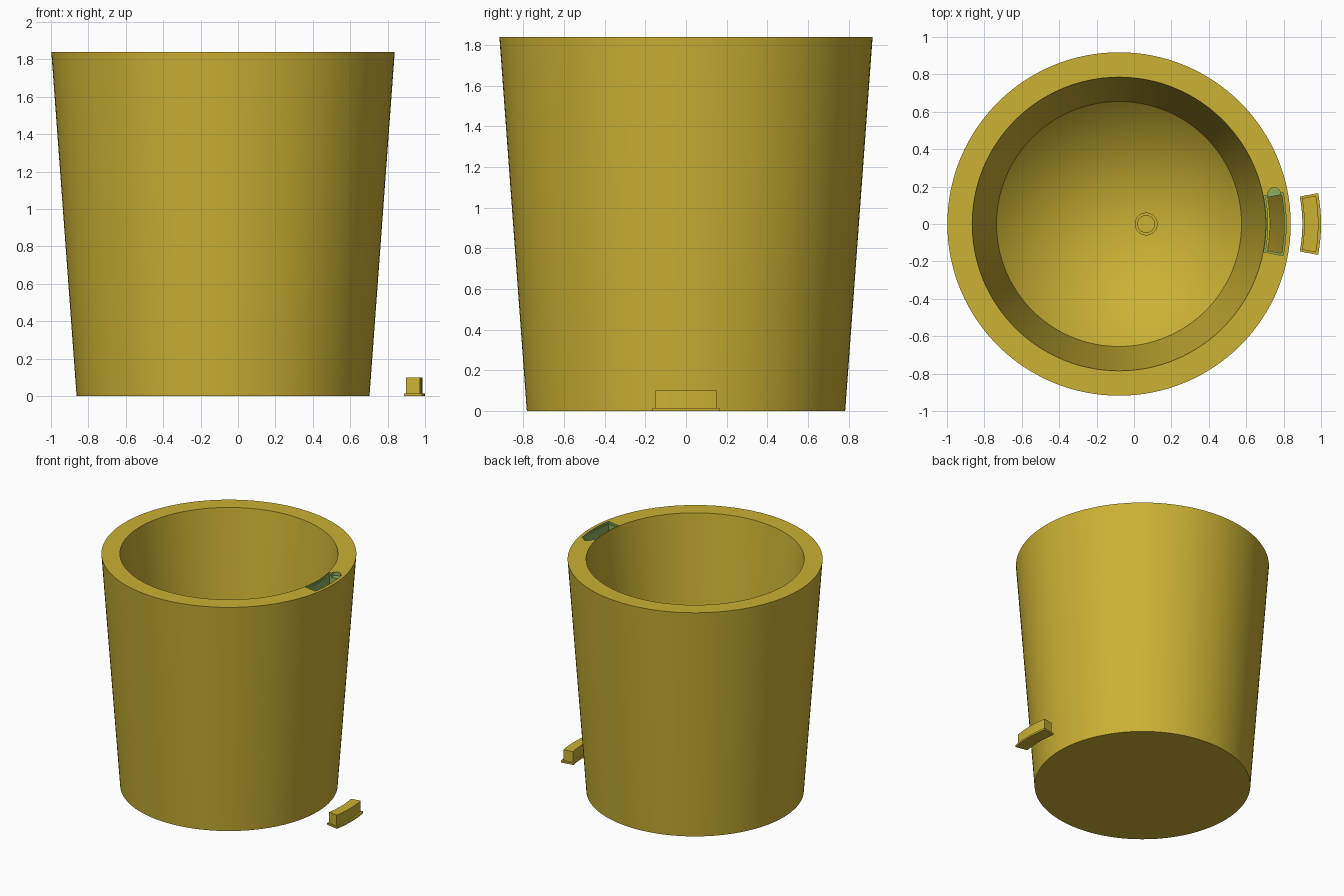
import bpy, bmesh, math

if "Cube" in bpy.data.objects:
    bpy.data.objects.remove(bpy.data.objects["Cube"])

CX = -0.08      # pot axis
TOP = 1.84      # rim height
TAPER = 0.0735  # wall lean


def material(name, rgb):
    m = bpy.data.materials.new(name)
    m.diffuse_color = (*rgb, 1)
    m.use_nodes = True
    m.node_tree.nodes["Principled BSDF"].inputs["Base Color"].default_value = m.diffuse_color
    return m


YELLOW = material("mustard yellow", (0.60, 0.44, 0.034))
GREEN = material("leaf green", (0.27, 0.42, 0.11))


def loft(name, rings, bands=None):
    """Skin closed rings of points; bands gives a material index per band (caps use the end bands)."""
    bm = bmesh.new()
    loops = [[bm.verts.new(p) for p in ring] for ring in rings]
    bands = bands or [0] * (len(rings) - 1)
    for a, b, mat in zip(loops, loops[1:], bands):
        n = max(len(a), len(b))
        for i in range(n):
            j = (i + 1) % n
            if len(a) == 1:
                f = bm.faces.new((a[0], b[j], b[i]))
            elif len(b) == 1:
                f = bm.faces.new((a[i], a[j], b[0]))
            else:
                f = bm.faces.new((a[i], a[j], b[j], b[i]))
            f.material_index = mat
    for loop, mat in ((loops[0], bands[0]), (loops[-1], bands[-1])):
        if len(loop) > 2:
            bm.faces.new(loop).material_index = mat
    bmesh.ops.recalc_face_normals(bm, faces=bm.faces)
    me = bpy.data.meshes.new(name)
    bm.to_mesh(me)
    bm.free()
    me.materials.append(YELLOW)
    me.materials.append(GREEN)
    ob = bpy.data.objects.new(name, me)
    bpy.context.collection.objects.link(ob)
    return ob


def circle(x, y, z, r, n=128):
    if r == 0:
        return [(x, y, z)]
    return [(x + r * math.cos(2 * math.pi * i / n),
             y + r * math.sin(2 * math.pi * i / n), z) for i in range(n)]


def sector(cx, z, r0, r1, half_deg, n=12):
    """Outline of a curved slot or block around an axis."""
    h = math.radians(half_deg)
    angles = [-h + 2 * h * i / n for i in range(n + 1)]
    outer = [(cx + r1 * math.cos(a), r1 * math.sin(a), z) for a in angles]
    inner = [(cx + r0 * math.cos(a), r0 * math.sin(a), z) for a in reversed(angles)]
    return outer + inner


def cut(target, cutter):
    mod = target.modifiers.new("cut", "BOOLEAN")
    mod.operation = "DIFFERENCE"
    mod.solver = "EXACT"
    mod.object = cutter
    bpy.context.view_layer.update()
    graph = bpy.context.evaluated_depsgraph_get()
    me = bpy.data.meshes.new_from_object(target.evaluated_get(graph))
    target.modifiers.clear()
    target.data = me
    bpy.data.objects.remove(cutter)


def smooth(ob):
    bpy.ops.object.select_all(action="DESELECT")
    ob.select_set(True)
    bpy.context.view_layer.objects.active = ob
    bpy.ops.object.shade_smooth_by_angle(angle=math.radians(25))


# Pot: leaning outer wall, flat rim, inner wall and funnel floor
profile = [(0, 0), (0.783, 0), (0.918, TOP), (0.785, TOP), (0.655, 0.80), (0, 0.12)]
pot = loft("pot", [circle(CX, 0, z, r) for r, z in profile])

# Filling slot in the rim: lid ledge, plug socket, then a channel following the wall
deep = 1.04
slot = loft("slot_cutter", [
    sector(CX, TOP + 0.02, 0.788, 0.893, 10.9),
    sector(CX, TOP - 0.015, 0.788, 0.893, 10.9),
    sector(CX, TOP - 0.015, 0.797, 0.883, 10.2),
    sector(CX, TOP - 0.10, 0.797, 0.883, 10.2),
    sector(CX, TOP - 0.10 - deep, 0.797 - TAPER * deep, 0.883 - TAPER * deep, 10.2),
], [1, 1, 1, 0])
cut(pot, slot)

# Finger notch beside the slot
notch = loft("notch_cutter", [circle(0.75, 0.16, z, 0.034, 32) for z in (TOP - 0.03, TOP + 0.03)], [1])
cut(pot, notch)
smooth(pot)

# Drain tube standing in the funnel floor
tube_profile = [(0.061, 0.16), (0.061, 0.36), (0.045, 0.36), (0.045, 0.30), (0, 0.30)]
smooth(loft("drain_tube", [circle(0.065, 0, z, r, 48) for r, z in tube_profile]))

# Loose plug lying beside the pot: thin lid plate with a curved block on it
PX = 0.11
smooth(loft("plug_plate", [sector(PX, z, 0.79, 0.89, 10.7) for z in (0, 0.014)]))
smooth(loft("plug_block", [sector(PX, z, 0.80, 0.876, 9.9) for z in (0.014, 0.10)]))
